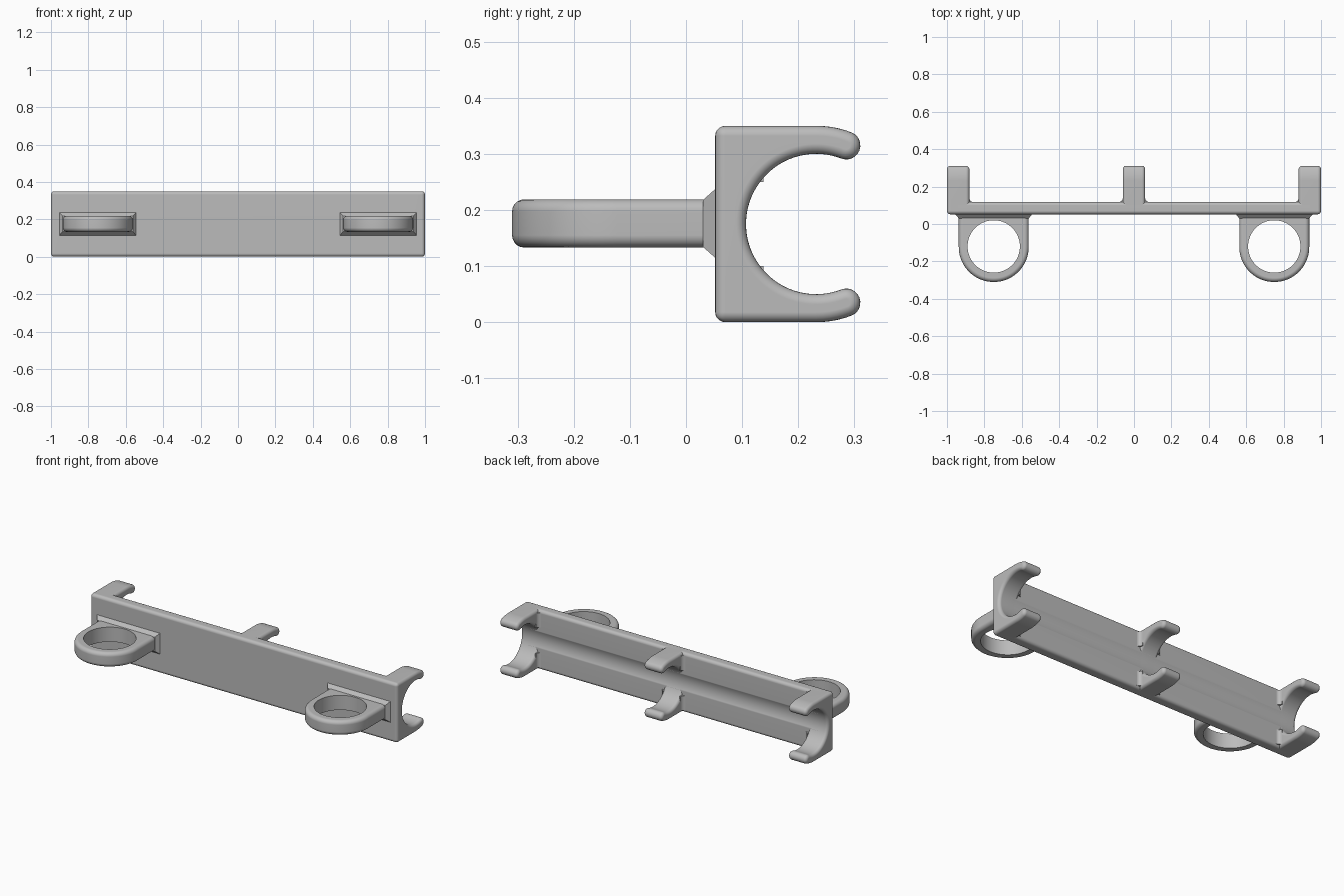
import bpy, bmesh
from math import cos, sin, radians
from mathutils import Vector

default = bpy.data.objects.get("Cube")
if default:
    bpy.data.objects.remove(default, do_unlink=True)

grey = bpy.data.materials.new("plain grey")
grey.use_nodes = True
GREY = (0.5, 0.5, 0.5, 1)
grey.diffuse_color = GREY
grey.node_tree.nodes["Principled BSDF"].inputs["Base Color"].default_value = GREY

FRONT, BACK, HEIGHT = 0.052, 0.118, 0.35     # main plate
BORE_Y, BORE_Z = 0.232, 0.175                # clip bore centre
BORE_R, OUTER_R = 0.125, 0.175
TIP = 69                                     # clip opening half angle
ROUND = 0.018


def arc(cx, cy, r, start, end, steps):
    angles = [radians(start + (end - start) * i / steps) for i in range(steps + 1)]
    return [(cx + r * cos(a), cy + r * sin(a)) for a in angles]


def prism(name, outline, low, high, axis):
    """Extrude an outline along x (outline in y, z) or along z (outline in x, y)."""
    bm = bmesh.new()
    place = (lambda u, v, w: (w, u, v)) if axis == "x" else (lambda u, v, w: (u, v, w))
    face = bm.faces.new([bm.verts.new(place(u, v, low)) for u, v in outline])
    moved = bmesh.ops.extrude_face_region(bm, geom=[face])["geom"]
    verts = [g for g in moved if isinstance(g, bmesh.types.BMVert)]
    bmesh.ops.translate(bm, verts=verts, vec=Vector(place(0, 0, high - low)))
    bmesh.ops.recalc_face_normals(bm, faces=bm.faces)
    mesh = bpy.data.meshes.new(name)
    bm.to_mesh(mesh)
    bm.free()
    obj = bpy.data.objects.new(name, mesh)
    bpy.context.collection.objects.link(obj)
    mesh.materials.append(grey)
    return obj


def activate(obj):
    bpy.ops.object.select_all(action="DESELECT")
    obj.select_set(True)
    bpy.context.view_layer.objects.active = obj


def finish(obj, width=0.0, cutter=None):
    """Round the sharp edges, cut the hole, then shade."""
    activate(obj)
    if width:
        bevel = obj.modifiers.new("rounding", "BEVEL")
        bevel.width, bevel.segments = width, 5
        bevel.limit_method, bevel.angle_limit = "ANGLE", radians(40)
        bevel.use_clamp_overlap = False
        bpy.ops.object.modifier_apply(modifier=bevel.name)
    if cutter:
        cut = obj.modifiers.new("hole", "BOOLEAN")
        cut.operation, cut.solver, cut.object = "DIFFERENCE", "EXACT", cutter
        bpy.ops.object.modifier_apply(modifier=cut.name)
        bpy.data.objects.remove(cutter, do_unlink=True)
        activate(obj)
    bpy.ops.object.shade_smooth_by_angle(angle=radians(32))
    weighted = obj.modifiers.new("flat face normals", "WEIGHTED_NORMAL")
    weighted.keep_sharp = True


# Long plate with a shallow groove along its back
groove = arc(BORE_Y, BORE_Z, BORE_R, 156, 204, 16)
plate = [(FRONT, 0), (FRONT, HEIGHT), (BACK, HEIGHT)] + groove + [(BACK, 0)]
finish(prism("back_plate", plate, -0.96, 0.96, "x"), ROUND)


# C-shaped clips
def clip_outline(front):
    mid_r = (BORE_R + OUTER_R) / 2
    cap_r = (OUTER_R - BORE_R) / 2
    cap_y = BORE_Y + mid_r * cos(radians(TIP))
    rise = mid_r * sin(radians(TIP))
    pts = [(front, HEIGHT), (front, 0)]
    pts += arc(BORE_Y, BORE_Z, OUTER_R, -90, -TIP, 5)
    pts += arc(cap_y, BORE_Z - rise, cap_r, -TIP, 180 - TIP, 12)[1:]
    pts += arc(BORE_Y, BORE_Z, BORE_R, 360 - TIP, TIP, 56)[1:]
    pts += arc(cap_y, BORE_Z + rise, cap_r, TIP - 180, TIP, 12)[1:]
    pts += arc(BORE_Y, BORE_Z, OUTER_R, TIP, 90, 5)[1:]
    return pts


for name, x, front in (("right_clip", -0.94, FRONT), ("middle_clip", 0, FRONT + 0.004),
                       ("left_clip", 0.94, FRONT)):
    finish(prism(name, clip_outline(front), x - 0.06, x + 0.06, "x"), ROUND)

# Small concave fillets where the clips rise from the plate
for x, side in ((-0.88, 1), (-0.06, -1), (0.06, 1), (0.88, -1)):
    curve = arc(0.02, 0.02, 0.02, 180, 270, 6)
    outline = [(x - side * 0.005, BACK - 0.005), (x - side * 0.005, BACK + 0.02)]
    outline += [(x + side * u, BACK + v) for u, v in curve]
    outline += [(x + side * 0.02, BACK - 0.005)]
    for part, low, high in (("lower", 0.014, 0.1), ("upper", 0.25, 0.336)):
        finish(prism(part + "_clip_fillet", outline, low, high, "z"))

# Ring holders with a chamfered collar on the front
for name, x in (("right", -0.75), ("left", 0.75)):
    ring = [(x - 0.187, 0.08)] + arc(x, -0.123, 0.187, 180, 360, 48) + [(x + 0.187, 0.08)]
    hole = prism("hole_cutter", arc(x, -0.12, 0.14, 0, 355, 71), 0, 0.4, "z")
    finish(prism(name + "_ring", ring, 0.133, 0.219, "z"), 0.022, hole)

    collar = prism(name + "_ring_collar", [(x - 0.207, 0.03), (x + 0.207, 0.03),
                   (x + 0.207, 0.07), (x - 0.207, 0.07)], 0.113, 0.239, "z")
    for v in collar.data.vertices:
        if v.co.y < 0.04:
            v.co.x = x + (v.co.x - x) * 0.905
            v.co.z = 0.176 + (v.co.z - 0.176) * 0.66
        else:
            v.co.y = FRONT + 0.002
    finish(collar)
